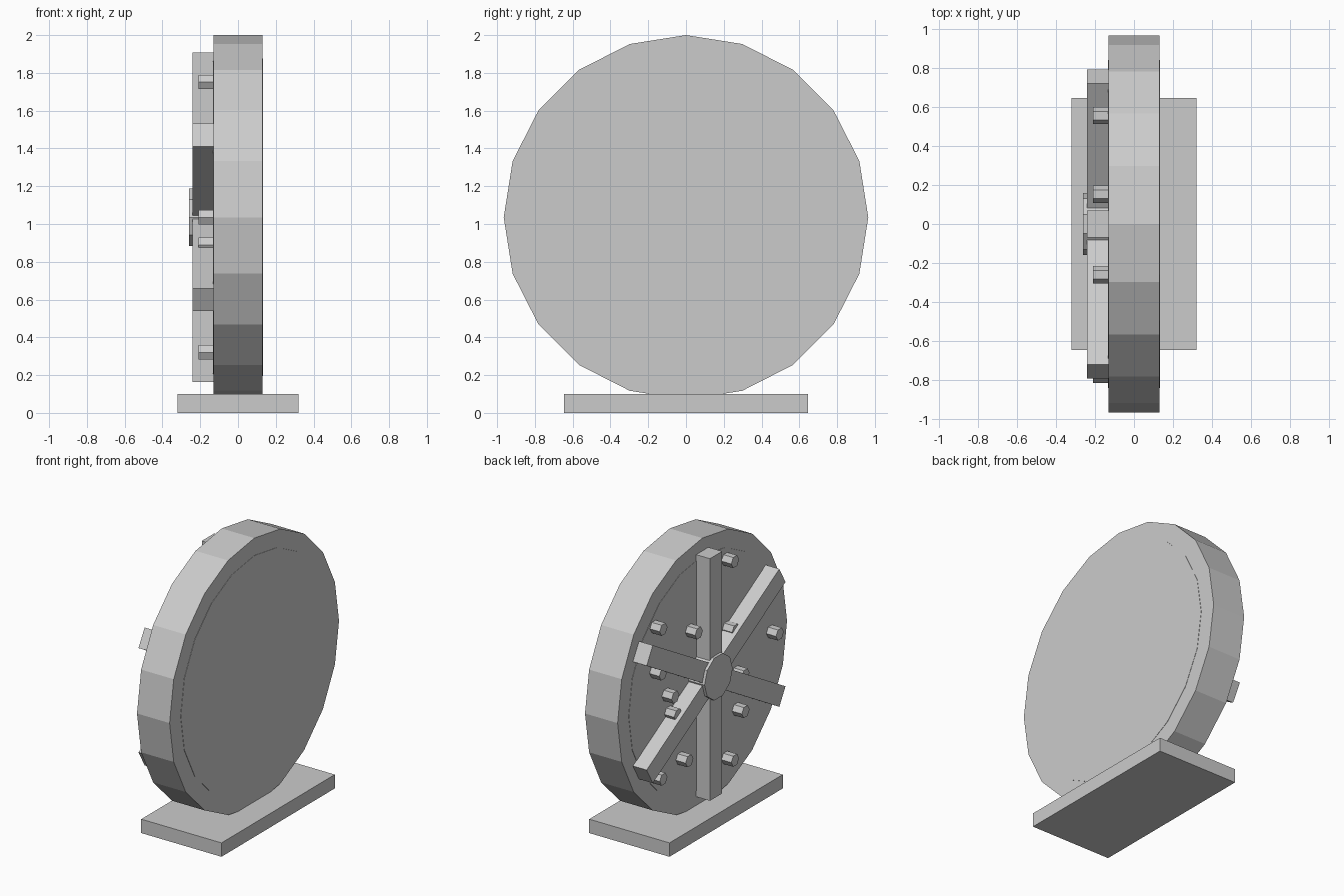
import bpy, bmesh, math
from mathutils import Matrix, Vector

if "Cube" in bpy.data.objects:
    bpy.data.objects.remove(bpy.data.objects["Cube"])

CZ = 1.035  # height of the disc centre


def finish(name, bm):
    bmesh.ops.recalc_face_normals(bm, faces=bm.faces)
    mesh = bpy.data.meshes.new(name)
    bm.to_mesh(mesh)
    bm.free()
    obj = bpy.data.objects.new(name, mesh)
    bpy.context.collection.objects.link(obj)
    return obj


def box(name, size, loc, angle=0):
    bm = bmesh.new()
    m = (Matrix.Translation(loc) @ Matrix.Rotation(angle, 4, 'X')
         @ Matrix.Diagonal((*size, 1)))
    bmesh.ops.create_cube(bm, size=1, matrix=m)
    return finish(name, bm)


def x_prism(name, sides, radius, x0, x1, y=0, z=CZ):
    """Flat polygon disc along x, with one corner pointing to +y."""
    bm = bmesh.new()
    ring = []
    for i in range(sides):
        a = 2 * math.pi * i / sides
        ring.append(bm.verts.new((x0, y + radius * math.cos(a), z + radius * math.sin(a))))
    face = bm.faces.new(ring)
    ext = bmesh.ops.extrude_face_region(bm, geom=[face], use_keep_orig=True)
    verts = [v for v in ext["geom"] if isinstance(v, bmesh.types.BMVert)]
    bmesh.ops.translate(bm, verts=verts, vec=Vector((x1 - x0, 0, 0)))
    return finish(name, bm)


# Stand
box("base_plate", (0.64, 1.29, 0.1), (0, 0, 0.05))

# Disc body and its slightly raised inner panel
x_prism("disc", 20, 0.965, -0.13, 0.13)
x_prism("inner_panel", 20, 0.84, -0.132, 0.132)

# Three crossing bars on the back
for i, deg in enumerate((0, 60, -60)):
    box(f"brace_bar_{i + 1}", (0.11, 0.14, 1.745), (-0.185, 0, CZ), math.radians(deg))

# Hub over the crossing
x_prism("hub", 10, 0.16, -0.26, -0.13)

# Hexagonal rivets: offsets (y, z) from the disc centre
rivets = [(-0.26, 0.717), (-0.27, 0.22), (-0.77, 0.0), (0.152, 0.36),
          (0.555, 0.54), (0.56, 0.22), (0.42, 0.0), (0.39, -0.14),
          (0.26, -0.52), (0.555, -0.54), (-0.26, -0.715), (-0.38, -0.41),
          (-0.38, -0.145)]
for i, (y, dz) in enumerate(rivets):
    x_prism(f"rivet_{i + 1}", 6, 0.044, -0.21, -0.12, y, CZ + dz)
